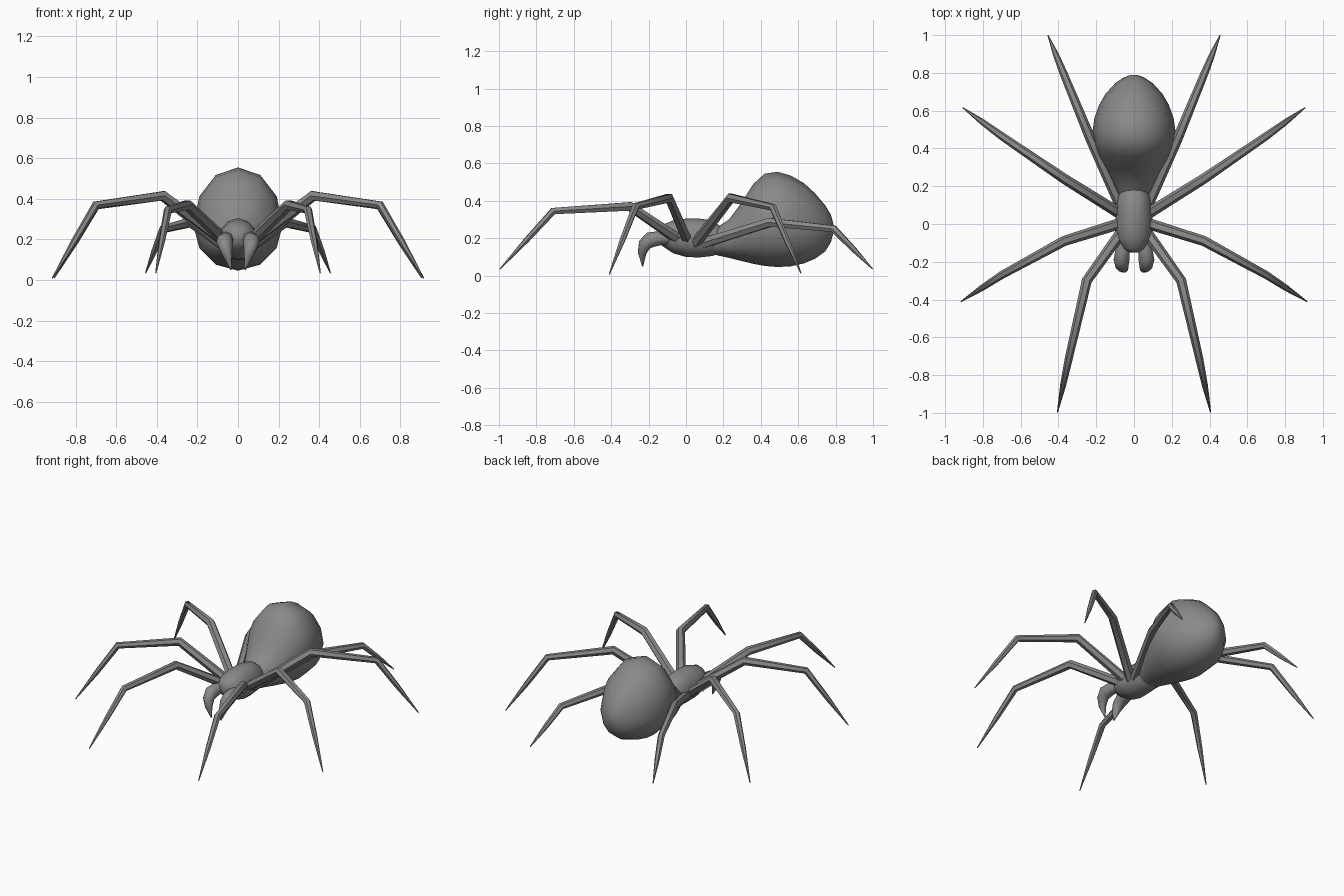
import bpy, bmesh, math
from mathutils import Vector

if "Cube" in bpy.data.objects:
    bpy.data.objects.remove(bpy.data.objects["Cube"])

grey = bpy.data.materials.new("dark grey")
grey.diffuse_color = (0.25, 0.25, 0.25, 1)
grey.use_nodes = True
grey.node_tree.nodes["Principled BSDF"].inputs["Base Color"].default_value = grey.diffuse_color


def skin(name, rings, mirror=False):
    """Bridge a list of vertex rings into a closed, smooth-shaded tube."""
    bm = bmesh.new()
    loops = [[bm.verts.new(p) for p in ring] for ring in rings]
    n = len(loops[0])
    for a, b in zip(loops, loops[1:]):
        for i in range(n):
            j = (i + 1) % n
            bm.faces.new((a[i], a[j], b[j], b[i]))
    bm.faces.new(loops[0])
    bm.faces.new(loops[-1])
    bmesh.ops.recalc_face_normals(bm, faces=bm.faces)
    mesh = bpy.data.meshes.new(name)
    bm.to_mesh(mesh)
    bm.free()
    ob = bpy.data.objects.new(name, mesh)
    bpy.context.collection.objects.link(ob)
    mesh.materials.append(grey)
    if mirror:
        ob.modifiers.new("Mirror", 'MIRROR').use_axis = (True, False, False)
    bpy.ops.object.select_all(action='DESELECT')
    ob.select_set(True)
    bpy.context.view_layer.objects.active = ob
    bpy.ops.object.shade_smooth_by_angle(angle=math.radians(50))
    return ob


def body(name, stations, n=12):
    """Egg sections along y: (y, half width, bottom z, top z), widest below the middle."""
    rings = []
    for y, w, lo, hi in stations:
        mid = lo + (hi - lo) * 0.44
        ring = []
        for i in range(n):
            a = 2 * math.pi * i / n
            s = math.sin(a)
            ring.append((w * math.cos(a), y, mid + s * ((hi - mid) if s > 0 else (mid - lo))))
        rings.append(ring)
    return skin(name, rings)


def limb(name, points, radii, n=6):
    """Tapered tube through points, mirrored to the other side."""
    pts = [Vector(p) for p in points]
    rings = []
    for i, p in enumerate(pts):
        before = (p - pts[i - 1]).normalized() if i else Vector()
        after = (pts[i + 1] - p).normalized() if i < len(pts) - 1 else Vector()
        t = (before + after).normalized()
        side = t.cross(Vector((0, 0, 1))).normalized()
        up = side.cross(t)
        rings.append([p + radii[i] * (side * math.cos(2 * math.pi * k / n)
                                      + up * math.sin(2 * math.pi * k / n)) for k in range(n)])
    return skin(name, rings, mirror=True)


# Head and chest, ending in the narrow waist
body("thorax", [(-0.15, 0.025, 0.19, 0.245), (-0.13, 0.06, 0.16, 0.27), (-0.07, 0.095, 0.12, 0.295),
                (0.0, 0.10, 0.10, 0.305), (0.07, 0.095, 0.097, 0.305), (0.14, 0.09, 0.105, 0.295),
                (0.19, 0.07, 0.12, 0.26)])

# Large egg-shaped abdomen
body("abdomen", [(0.10, 0.06, 0.12, 0.22), (0.16, 0.09, 0.11, 0.255), (0.23, 0.125, 0.095, 0.30),
                 (0.29, 0.155, 0.08, 0.38), (0.36, 0.19, 0.063, 0.49), (0.42, 0.21, 0.052, 0.545),
                 (0.49, 0.22, 0.046, 0.555), (0.56, 0.21, 0.05, 0.535), (0.63, 0.185, 0.065, 0.495),
                 (0.69, 0.15, 0.09, 0.44), (0.745, 0.10, 0.13, 0.375), (0.775, 0.055, 0.18, 0.325),
                 (0.79, 0.015, 0.235, 0.27)])

# Four pairs of legs: hip, knee, ankle, tip
legs = {
    "front_leg": [(0.05, -0.02, 0.18), (0.25, -0.30, 0.37), (0.345, -0.71, 0.345), (0.405, -0.995, 0.035)],
    "second_leg": [(0.05, 0.01, 0.18), (0.37, -0.09, 0.415), (0.70, -0.27, 0.37), (0.915, -0.41, 0.008)],
    "third_leg": [(0.05, 0.04, 0.16), (0.37, 0.24, 0.415), (0.70, 0.465, 0.365), (0.905, 0.615, 0.012)],
    "rear_leg": [(0.05, 0.05, 0.16), (0.23, 0.45, 0.285), (0.37, 0.79, 0.25), (0.455, 0.998, 0.035)],
}
for name, (hip, knee, ankle, tip) in legs.items():
    shin = Vector(ankle).lerp(Vector(tip), 0.5)
    limb(name, [hip, knee, ankle, shin, tip], [0.03, 0.027, 0.021, 0.016, 0.003])

# Hooked fangs curling down in front of the head
limb("fang", [(0.05, -0.08, 0.20), (0.06, -0.14, 0.20), (0.066, -0.19, 0.192), (0.062, -0.222, 0.165),
              (0.052, -0.235, 0.12), (0.035, -0.232, 0.05)],
     [0.03, 0.038, 0.042, 0.036, 0.024, 0.003], n=8)
